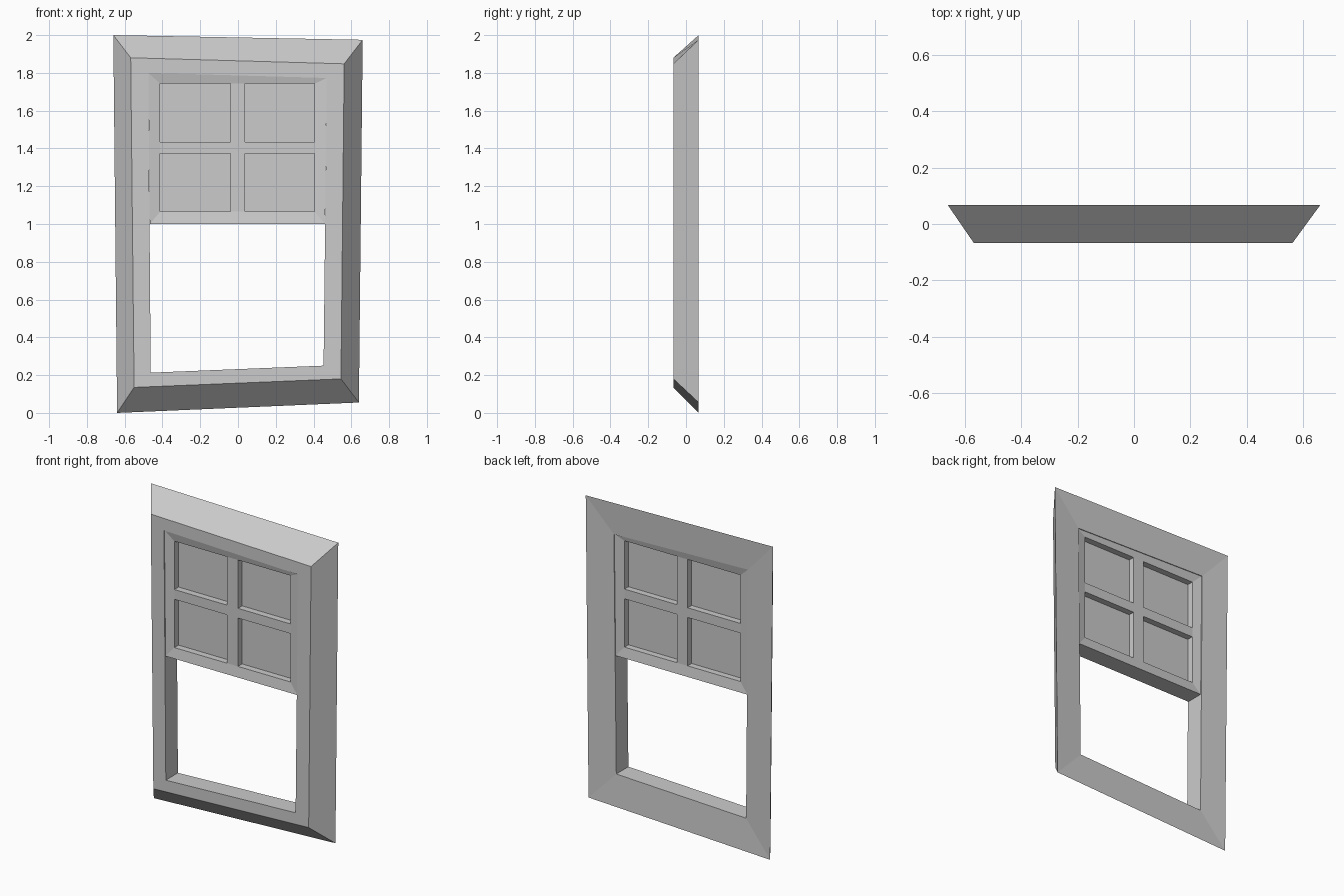
import bpy, bmesh

if "Cube" in bpy.data.objects:
    bpy.data.objects.remove(bpy.data.objects["Cube"])


def make_object(name, bm):
    bmesh.ops.remove_doubles(bm, verts=bm.verts, dist=1e-5)
    bmesh.ops.recalc_face_normals(bm, faces=bm.faces)
    mesh = bpy.data.meshes.new(name)
    bm.to_mesh(mesh)
    bm.free()
    obj = bpy.data.objects.new(name, mesh)
    bpy.context.collection.objects.link(obj)
    return obj


def bridge(bm, a, b):
    """Join two closed loops of points with quads."""
    n = len(a)
    for i in range(n):
        j = (i + 1) % n
        bm.faces.new([bm.verts.new(p) for p in (a[i], a[j], b[j], b[i])])


def at_y(points, y):
    return [(x, y, z) for x, z in points]


def rect(x0, x1, z0, z1):
    return [(x0, z0), (x1, z0), (x1, z1), (x0, z1)]


# Crooked window frame: loops run bottom-left, bottom-right, top-right, top-left
outer = [(-0.64, 0.0), (0.64, 0.055), (0.66, 1.975), (-0.66, 2.0)]
front = [(-0.55, 0.135), (0.545, 0.18), (0.562, 1.848), (-0.568, 1.88)]
hole = [(-0.462, 0.213), (0.453, 0.25), (0.47, 1.773), (-0.475, 1.80)]
bm = bmesh.new()
loops = [at_y(outer, 0.067), at_y(front, -0.067), at_y(hole, -0.067), at_y(hole, 0.055)]
for i in range(4):
    bridge(bm, loops[i], loops[(i + 1) % 4])
make_object("window_frame", bm)

# Raised sash with sloped rim and four recessed panes on both sides
rim = [(-0.467, 1.0), (0.461, 1.0), (0.47, 1.773), (-0.475, 1.80)]
xs = [-0.412, -0.04, 0.036, 0.406]
zs = [1.065, 1.373, 1.435, 1.743]
bm = bmesh.new()
for y_rim, y_bar, y_pane in ((-0.062, -0.052, -0.010), (0.050, 0.040, 0.0)):
    bridge(bm, at_y(rim, y_rim), at_y(rect(xs[0], xs[3], zs[0], zs[3]), y_bar))
    for i in range(3):
        for k in range(3):
            cell = rect(xs[i], xs[i + 1], zs[k], zs[k + 1])
            is_pane = i != 1 and k != 1
            if is_pane:
                bridge(bm, at_y(cell, y_bar), at_y(cell, y_pane))
            y = y_pane if is_pane else y_bar
            bm.faces.new([bm.verts.new(p) for p in at_y(cell, y)])
bridge(bm, at_y(rim, -0.062), at_y(rim, 0.050))
make_object("window_sash", bm)
